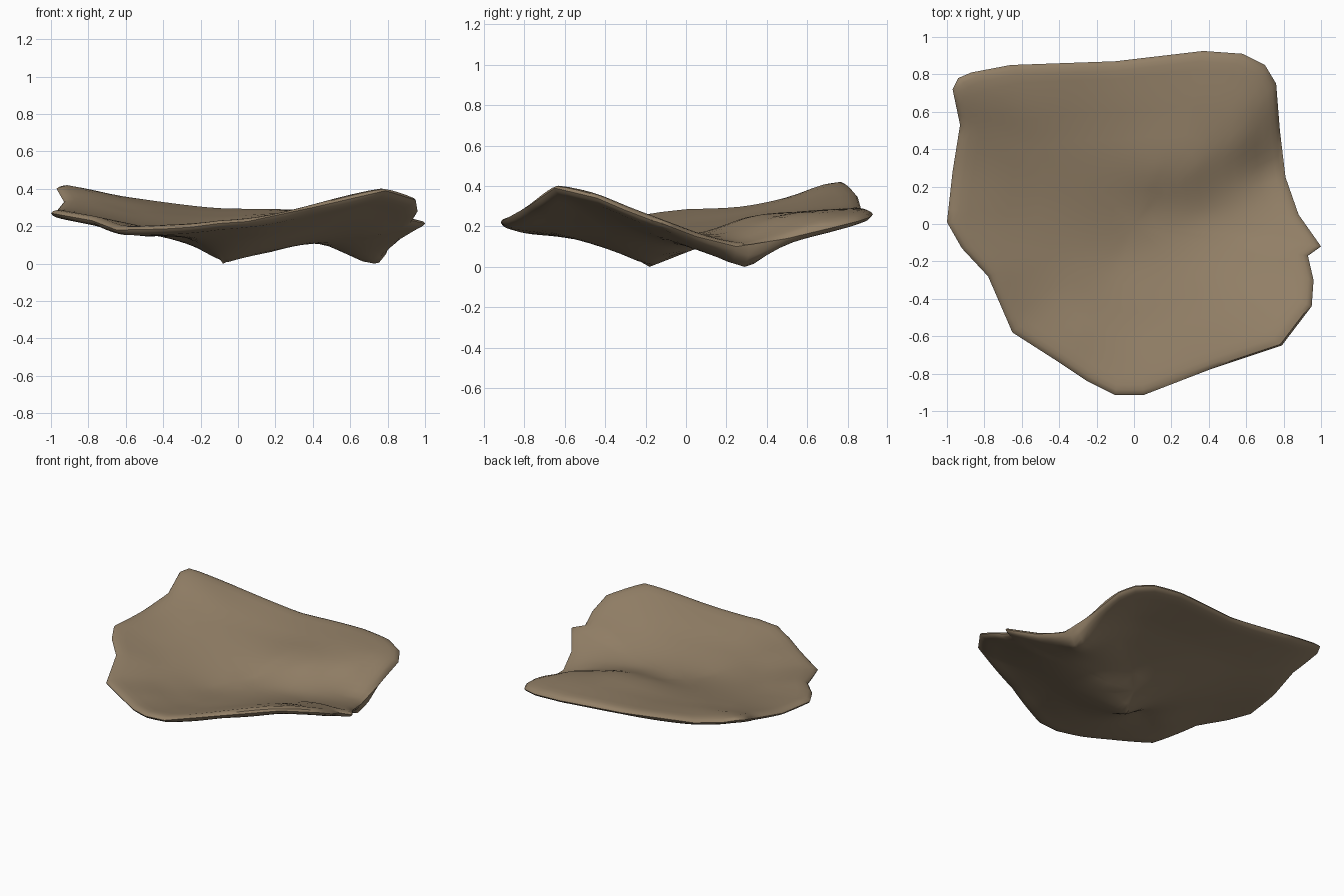
import bpy, bmesh, math
from mathutils import Vector

if "Cube" in bpy.data.objects:
    bpy.data.objects.remove(bpy.data.objects["Cube"])

# rim of the slab, counted clockwise from the back left corner: x, y, z
RIM = [(-.97, .72, .40), (-.94, .78, .41), (-.87, .81, .39), (-.66, .85, .345), (-.1, .87, .275),
       (.37, .925, .26), (.58, .91, .245), (.7, .85, .225), (.76, .75, .2), (.78, .5, .14),
       (.81, .25, .10), (.88, .05, .15), (1, -.12, .215), (.93, -.17, .23), (.96, -.3, .28),
       (.95, -.44, .34), (.79, -.65, .39), (.4, -.78, .30), (.05, -.915, .225), (-.1, -.915, .215),
       (-.25, -.84, .195), (-.4, -.74, .185), (-.65, -.58, .18), (-.78, -.28, .23), (-.92, -.13, .255),
       (-1, .01, .27), (-.97, .28, .28), (-.93, .53, .33)]
# heights inside the rim: x, y, top z, bottom z
INNER = [(-.08, -.18, .14, .0), (.73, .29, .10, .0), (.4, .05, .16, .11), (.4, .5, .265, .2),
         (.65, .65, .24, .18), (0, .5, .26, .21), (-.5, .6, .31, .27), (-.8, .65, .37, .33),
         (-.5, .1, .22, .18), (-.5, -.3, .19, .15), (-.28, -.28, .17, .145), (.1, .1, .17, .12),
         (.1, -.6, .2, .16), (.5, -.4, .27, .21), (.75, -.15, .23, .17), (-.3, -.6, .19, .16),
         (.32, .3, .245, .17), (.1, .26, .23, .16), (.58, .45, .23, .13)]
# straight keel edges running into the two feet, underside only
KEEL = [(.16, -.065, .06), (.57, .17, .065), (-.18, -.23, .075), (0, -.12, .03), (.65, .23, .035)]


def solve(a, b):
    """Gaussian elimination with pivoting."""
    n = len(b)
    m = [row[:] + [v] for row, v in zip(a, b)]
    for i in range(n):
        p = max(range(i, n), key=lambda r: abs(m[r][i]))
        m[i], m[p] = m[p], m[i]
        for r in range(i + 1, n):
            f = m[r][i] / m[i][i]
            if f:
                for c in range(i, n + 1):
                    m[r][c] -= f * m[i][c]
    x = [0] * n
    for i in reversed(range(n)):
        x[i] = (m[i][n] - sum(m[i][c] * x[c] for c in range(i + 1, n))) / m[i][i]
    return x


def height_field(pts, kernel):
    """Surface passing through all given points."""
    n = len(pts)
    k = lambda x, y, p: kernel(math.hypot(x - p[0], y - p[1]))
    a = [[k(p[0], p[1], q) for q in pts] + [1, p[0], p[1]] for p in pts]
    a += [[f(p) for p in pts] + [0, 0, 0]
          for f in (lambda p: 1, lambda p: p[0], lambda p: p[1])]
    w = solve(a, [p[2] for p in pts] + [0, 0, 0])
    return lambda x, y: (sum(w[i] * k(x, y, pts[i]) for i in range(n))
                         + w[n] + w[n + 1] * x + w[n + 2] * y)


top = height_field(RIM + [(x, y, t) for x, y, t, b in INNER], lambda r: r ** 1.5)
bottom = height_field(RIM + [(x, y, b) for x, y, t, b in INNER] + KEEL, lambda r: r)

# rim outline split into short straight pieces
outline = []
for i, p in enumerate(RIM):
    a, b = Vector(p), Vector(RIM[(i + 1) % len(RIM)])
    n = max(1, round((b - a).length / .07))
    outline += [a.lerp(b, j / n) for j in range(n)]
N = len(outline)
RINGS = [.99, .97, .94, .89, .83, .76, .68, .6, .52, .44, .36, .28, .2, .12]

bm = bmesh.new()
rim = [bm.verts.new(p) for p in outline]


def skin(field, side):
    """One face of the slab, from the shared rim inwards, with a rounded lip."""
    prev, made = rim, []
    for s in RINGS:
        lip = side * .026 * math.sqrt(min(1, (1 - s) / .05)) * max(0, (s - .6) / .4)
        ring = [bm.verts.new((p.x * s, p.y * s, max(.004, field(p.x * s, p.y * s) + lip)))
                for p in outline]
        made += ring
        for i in range(N):
            j = (i + 1) % N
            bm.faces.new((prev[i], prev[j], ring[j], ring[i]))
        prev = ring
    c = bm.verts.new((0, 0, field(0, 0)))
    for i in range(N):
        bm.faces.new((prev[i], prev[(i + 1) % N], c))
    return made


skin(top, 1)
under = skin(bottom, -1)
# the two pointed feet underneath
for x, y, t, b in INNER[:2]:
    v = min(under, key=lambda v: math.hypot(v.co.x - x, v.co.y - y))
    v.co = (x, y, 0)
bmesh.ops.recalc_face_normals(bm, faces=bm.faces)

mesh = bpy.data.meshes.new("rock_slab")
bm.to_mesh(mesh)
bm.free()
slab = bpy.data.objects.new("rock_slab", mesh)
bpy.context.collection.objects.link(slab)

mat = bpy.data.materials.new("dusty brown")
mat.diffuse_color = (.29, .215, .135, 1)
mat.use_nodes = True
mat.node_tree.nodes["Principled BSDF"].inputs["Base Color"].default_value = mat.diffuse_color
mesh.materials.append(mat)

bpy.context.view_layer.objects.active = slab
slab.select_set(True)
bpy.ops.object.shade_smooth_by_angle(angle=math.radians(40))
